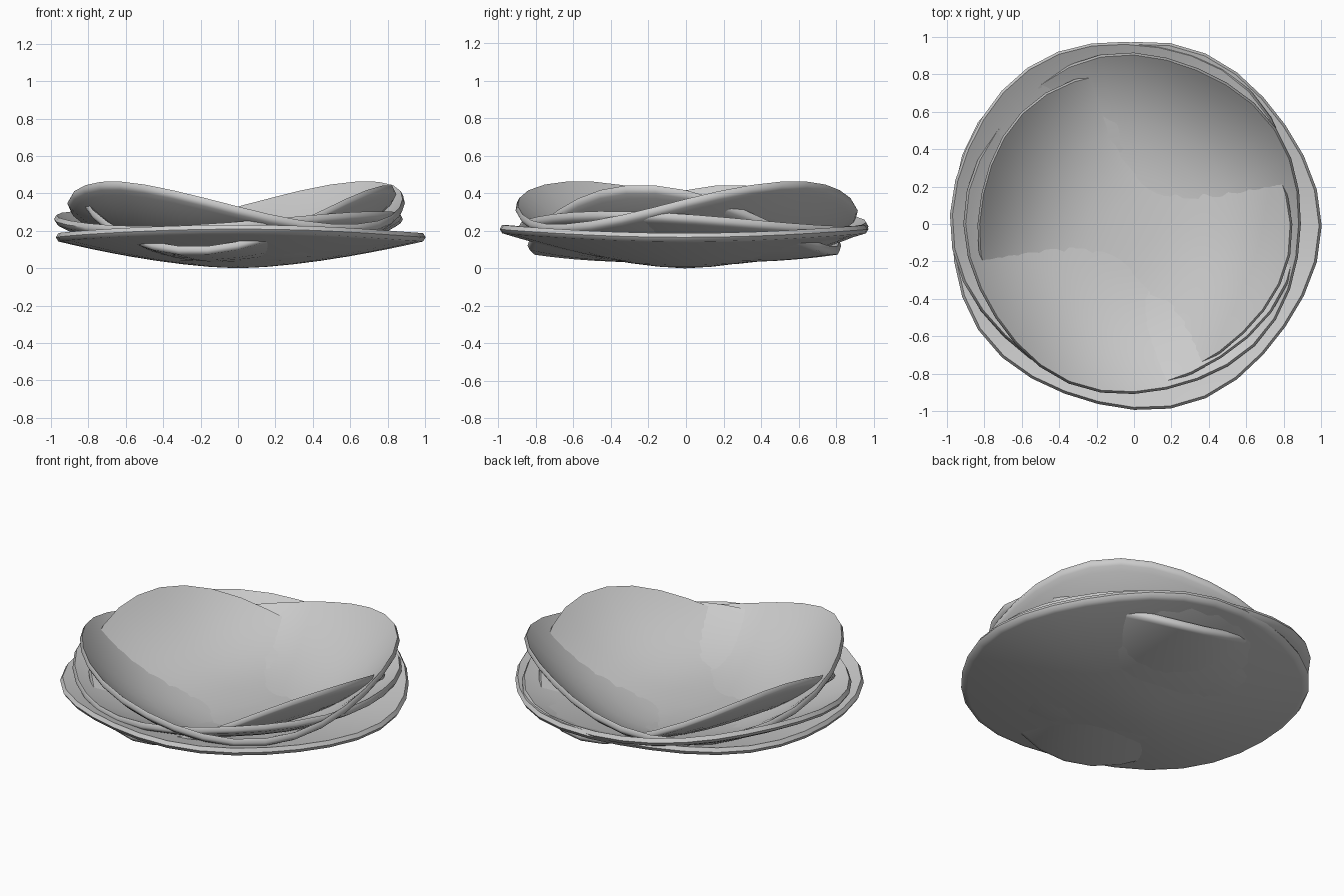
import bpy, bmesh, math

if "Cube" in bpy.data.objects:
    bpy.data.objects.remove(bpy.data.objects["Cube"])

clay = bpy.data.materials.new("pale_grey_clay")
clay.diffuse_color = (0.6, 0.6, 0.6, 1)
clay.use_nodes = True
clay.node_tree.nodes["Principled BSDF"].inputs["Base Color"].default_value = clay.diffuse_color
SEGMENTS = 32
RINGS = [0.15, 0.3, 0.45, 0.6, 0.72, 0.82, 0.89, 0.94, 0.975, 1.0]


def saddle_dish(name, rx, ry, floor, rim, wave, phase, power, wobble, turn,
                shift=(0, 0), thick=0.045):
    """Closed thin dish whose rim rises and falls twice around."""
    bm = bmesh.new()
    skins = []
    for side in (0, 1):                       # upper skin, then lower skin
        centre = bm.verts.new((shift[0] * 0.5, shift[1] * 0.5, floor + thick * (1 - side)))
        rings = []
        for f in RINGS:
            ring = []
            for i in range(SEGMENTS):
                a = math.tau * i / SEGMENTS
                k = f * (1 + wobble * math.cos(5 * a + turn) * f)
                edge = rim + wave * math.cos(2 * (a - phase))
                z = floor + (edge - floor) * f ** power
                ring.append(bm.verts.new((rx * k * math.cos(a) + shift[0] * f,
                                          ry * k * math.sin(a) + shift[1] * f,
                                          z + thick * (1 - side))))
            rings.append(ring)
        for i in range(SEGMENTS):
            j = (i + 1) % SEGMENTS
            bm.faces.new((centre, rings[0][i], rings[0][j]))
            for p, q in zip(rings, rings[1:]):
                bm.faces.new((p[i], q[i], q[j], p[j]))
        skins.append(rings[-1])
    # rounded lip between the two skins
    mid = []
    for u, v in zip(*skins):
        m = (u.co + v.co) / 2
        mid.append(bm.verts.new((m.x * 1.014, m.y * 1.014, m.z)))
    for i in range(SEGMENTS):
        j = (i + 1) % SEGMENTS
        bm.faces.new((skins[0][i], mid[i], mid[j], skins[0][j]))
        bm.faces.new((mid[i], skins[1][i], skins[1][j], mid[j]))
    bmesh.ops.recalc_face_normals(bm, faces=bm.faces)
    mesh = bpy.data.meshes.new(name)
    bm.to_mesh(mesh)
    bm.free()
    mesh.materials.append(clay)
    ob = bpy.data.objects.new(name, mesh)
    bpy.context.collection.objects.link(ob)
    bpy.context.view_layer.objects.active = ob
    ob.select_set(True)
    bpy.ops.object.shade_smooth_by_angle(angle=math.radians(60))
    ob.select_set(False)


rad = math.radians
# broad shallow dish at the bottom
saddle_dish("outer_dish", 0.975, 0.97, 0.0, 0.165, 0.022, rad(90), 1.6, 0.015, rad(0), (0.0, -0.01))
# two middle dishes
saddle_dish("lower_middle_dish", 0.92, 0.92, 0.015, 0.22, 0.04, rad(150), 2.4, 0.012, rad(120), (-0.045, 0.05))
saddle_dish("upper_middle_dish", 0.89, 0.9, 0.025, 0.305, 0.115, rad(40), 2.9, 0.012, rad(200))
# inner dish, high at the sides and low at front and back
saddle_dish("inner_dish", 0.83, 0.825, 0.03, 0.235, 0.165, rad(163), 2.8, 0.012, rad(60))
